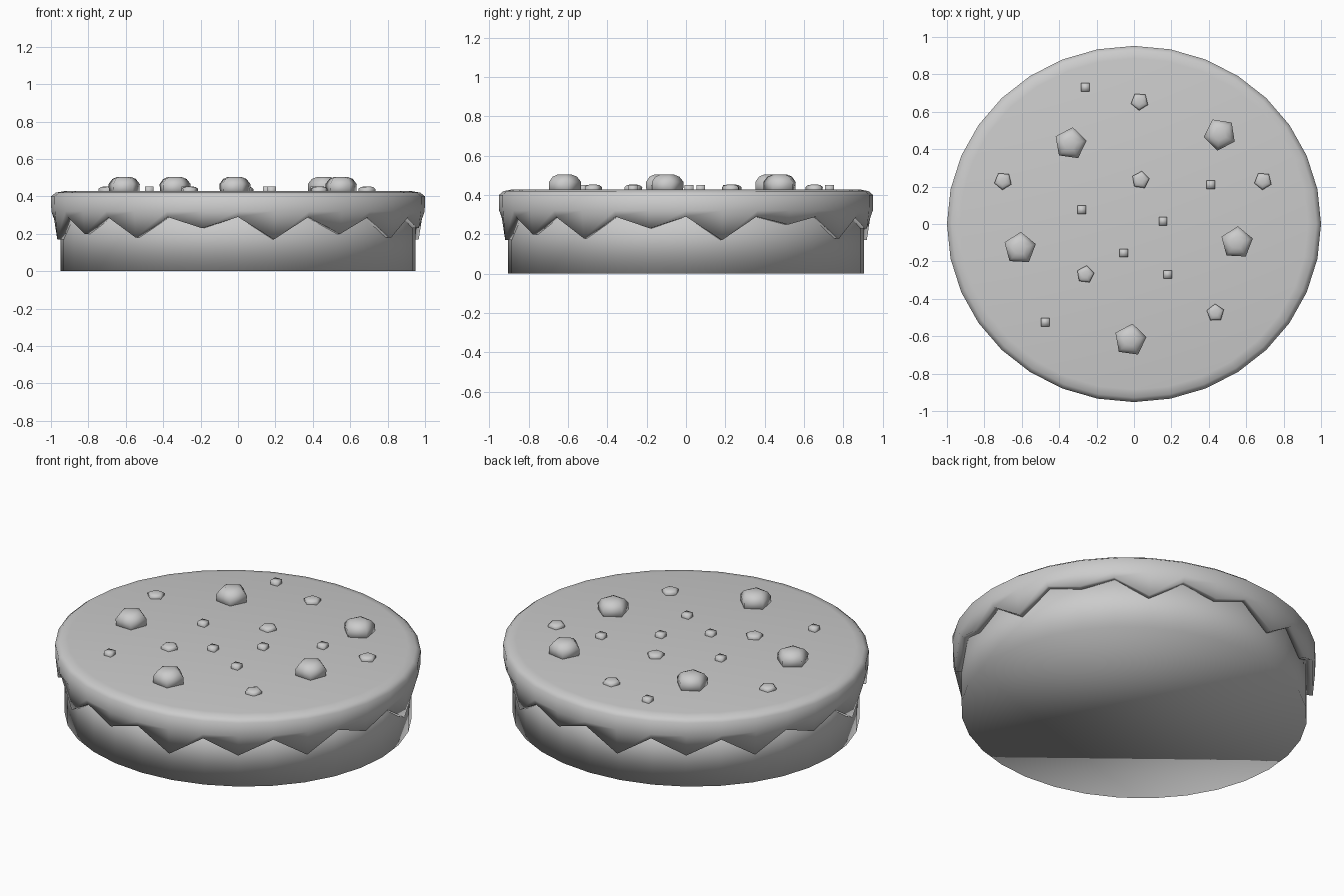
import bpy, bmesh
from math import cos, sin, radians, pi

if "Cube" in bpy.data.objects:
    bpy.data.objects.remove(bpy.data.objects["Cube"])

grey = bpy.data.materials.new("plain grey")
grey.use_nodes = True
GREY = (0.6, 0.6, 0.6, 1)
grey.diffuse_color = GREY
grey.node_tree.nodes["Principled BSDF"].inputs["Base Color"].default_value = GREY

SIDES = 32
SQUASH = 0.952      # the cake is slightly oval


def ring(bm, radius, z, sides=SIDES, turn=0, squash=SQUASH):
    """Ring of vertices; z is a height or one height per vertex."""
    heights = z if isinstance(z, list) else [z] * sides
    return [bm.verts.new((radius * cos(turn + 2 * pi * i / sides),
                          radius * squash * sin(turn + 2 * pi * i / sides), h))
            for i, h in enumerate(heights)]


def bridge(bm, lower, upper):
    n = len(lower)
    for i in range(n):
        j = (i + 1) % n
        bm.faces.new((lower[i], lower[j], upper[j], upper[i]))


def finish(bm, name, location=(0, 0, 0)):
    bmesh.ops.recalc_face_normals(bm, faces=bm.faces)
    mesh = bpy.data.meshes.new(name)
    bm.to_mesh(mesh)
    bm.free()
    mesh.materials.append(grey)
    mesh.shade_smooth()
    obj = bpy.data.objects.new(name, mesh)
    obj.location = location
    bpy.context.collection.objects.link(obj)
    return obj


def stack(name, profile, sides=SIDES, turn=0, squash=SQUASH, location=(0, 0, 0)):
    """Capped solid made of rings given as (radius, height)."""
    bm = bmesh.new()
    rings = [ring(bm, r, z, sides, turn, squash) for r, z in profile]
    for a, b in zip(rings, rings[1:]):
        bridge(bm, a, b)
    bm.faces.new(rings[0])
    bm.faces.new(rings[-1])
    return finish(bm, name, location)


# Sponge base
stack("cake_base", [(0.95, 0), (0.95, 0.36)])

# Icing with a zigzag hem: the drips repeat every quarter turn
drips = [0.17, 0.20, 0.18, 0.23] * 4
drips[1] = 0.25
hem = []
for d in drips:
    hem += [0.29, d]
stack("icing", [(0.94, 0.35), (0.945, hem), (0.985, hem), (0.998, 0.32),
                (1.0, 0.40), (0.975, 0.42), (0.93, 0.428)])

# Large and small rounded nuggets: x, y, turn in degrees
large = [(0.46, 0.48, 45), (-0.34, 0.43, 10), (-0.61, -0.13, 15),
         (0.55, -0.10, 15), (-0.02, -0.62, 10)]
small = [(0.03, 0.655, 50), (-0.70, 0.23, 50), (0.035, 0.235, 10),
         (0.69, 0.23, 50), (-0.26, -0.27, 10), (0.435, -0.475, 20)]
for label, spots, r, h in (("large_nugget", large, 0.088, 0.078),
                           ("small_nugget", small, 0.048, 0.026)):
    for x, y, turn in spots:
        stack(label, [(r * 0.96, -0.02), (r, h * 0.5), (r * 0.75, h * 0.85), (r * 0.4, h)],
              5, radians(turn), 1, (x, y, 0.427))

# Tiny square crumbs
crumbs = [(-0.26, 0.73), (0.41, 0.21), (-0.28, 0.075), (0.155, 0.015),
          (-0.055, -0.155), (0.18, -0.27), (-0.475, -0.525)]
for x, y in crumbs:
    stack("crumb", [(0.032, -0.02), (0.032, 0.025)], 4, pi / 4, 1, (x, y, 0.427))
